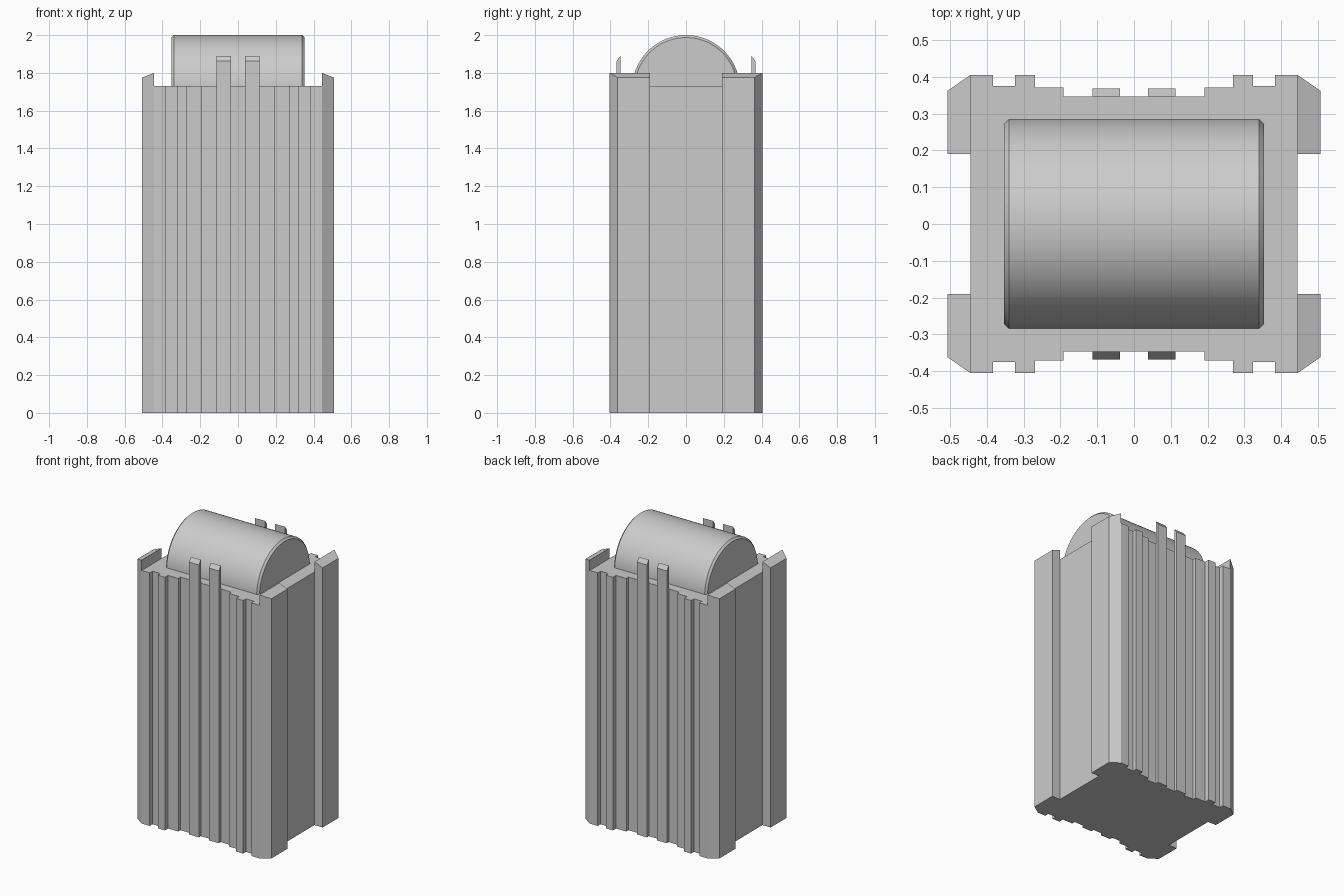
import bpy, bmesh, math

cube = bpy.data.objects.get("Cube")
if cube:
    bpy.data.objects.remove(cube, do_unlink=True)

GREY = (0.6, 0.6, 0.6, 1.0)
stone = bpy.data.materials.new("light_grey")
stone.use_nodes = True
stone.diffuse_color = GREY
stone.node_tree.nodes["Principled BSDF"].inputs["Base Color"].default_value = GREY

ROOF = 1.73


def make_object(name, bm):
    bmesh.ops.recalc_face_normals(bm, faces=bm.faces)
    mesh = bpy.data.meshes.new(name)
    bm.to_mesh(mesh)
    bm.free()
    mesh.materials.append(stone)
    obj = bpy.data.objects.new(name, mesh)
    bpy.context.collection.objects.link(obj)
    return obj


def prism(name, outline, top):
    """Upright prism on the ground; top(x, y) gives the height of each corner."""
    bm = bmesh.new()
    low = [bm.verts.new((x, y, 0)) for x, y in outline]
    high = [bm.verts.new((x, y, top(x, y))) for x, y in outline]
    bm.faces.new(low)
    bm.faces.new(high)
    for i in range(len(low)):
        j = (i + 1) % len(low)
        bm.faces.new((low[i], low[j], high[j], high[i]))
    return make_object(name, bm)


# Tower shaft: one quarter of the stepped outline, mirrored to all four
quarter = [(0.445, 0.405), (0.384, 0.405), (0.384, 0.375), (0.323, 0.375),
           (0.323, 0.405), (0.269, 0.405), (0.269, 0.371), (0.192, 0.371),
           (0.192, 0.347)]
back = quarter + [(-x, y) for x, y in reversed(quarter)]
outline = back + [(-x, -y) for x, y in back]
prism("tower_shaft", outline, lambda x, y: ROOF)

# Corner piers with outward sloping tops, and pairs of tall fins
pier = [(0.445, 0.19), (0.507, 0.19), (0.507, 0.362), (0.445, 0.405)]
fin = [(0.038, 0.347), (0.113, 0.347), (0.113, 0.368), (0.038, 0.368)]
for sx, side in ((1, "left"), (-1, "right")):
    for sy, end in ((-1, "front"), (1, "back")):
        prism(f"corner_pier_{end}_{side}", [(sx * x, sy * y) for x, y in pier],
              lambda x, y: 1.8 if abs(x) < 0.45 else 1.775)
        prism(f"fin_{end}_{side}", [(sx * x, sy * y) for x, y in fin],
              lambda x, y: 1.89 if abs(y) < 0.35 else 1.862)

# Barrel vault with bevelled ends
SEGMENTS = 40
RADIUS = 0.285
bm = bmesh.new()
rings = []
for x, r in ((-0.353, RADIUS - 0.013), (-0.34, RADIUS), (0.34, RADIUS), (0.353, RADIUS - 0.013)):
    ring = []
    for i in range(SEGMENTS + 1):
        a = math.pi * i / SEGMENTS
        ring.append(bm.verts.new((x, r * math.cos(a), 2 - RADIUS + r * math.sin(a))))
    rings.append(ring)
for a, b in zip(rings, rings[1:]):
    for i in range(len(a)):
        j = (i + 1) % len(a)
        bm.faces.new((a[i], a[j], b[j], b[i]))
bm.faces.new(rings[0])
bm.faces.new(rings[-1])
vault = make_object("barrel_vault", bm)
bpy.ops.object.select_all(action="DESELECT")
vault.select_set(True)
bpy.context.view_layer.objects.active = vault
bpy.ops.object.shade_smooth_by_angle(angle=math.radians(30))
